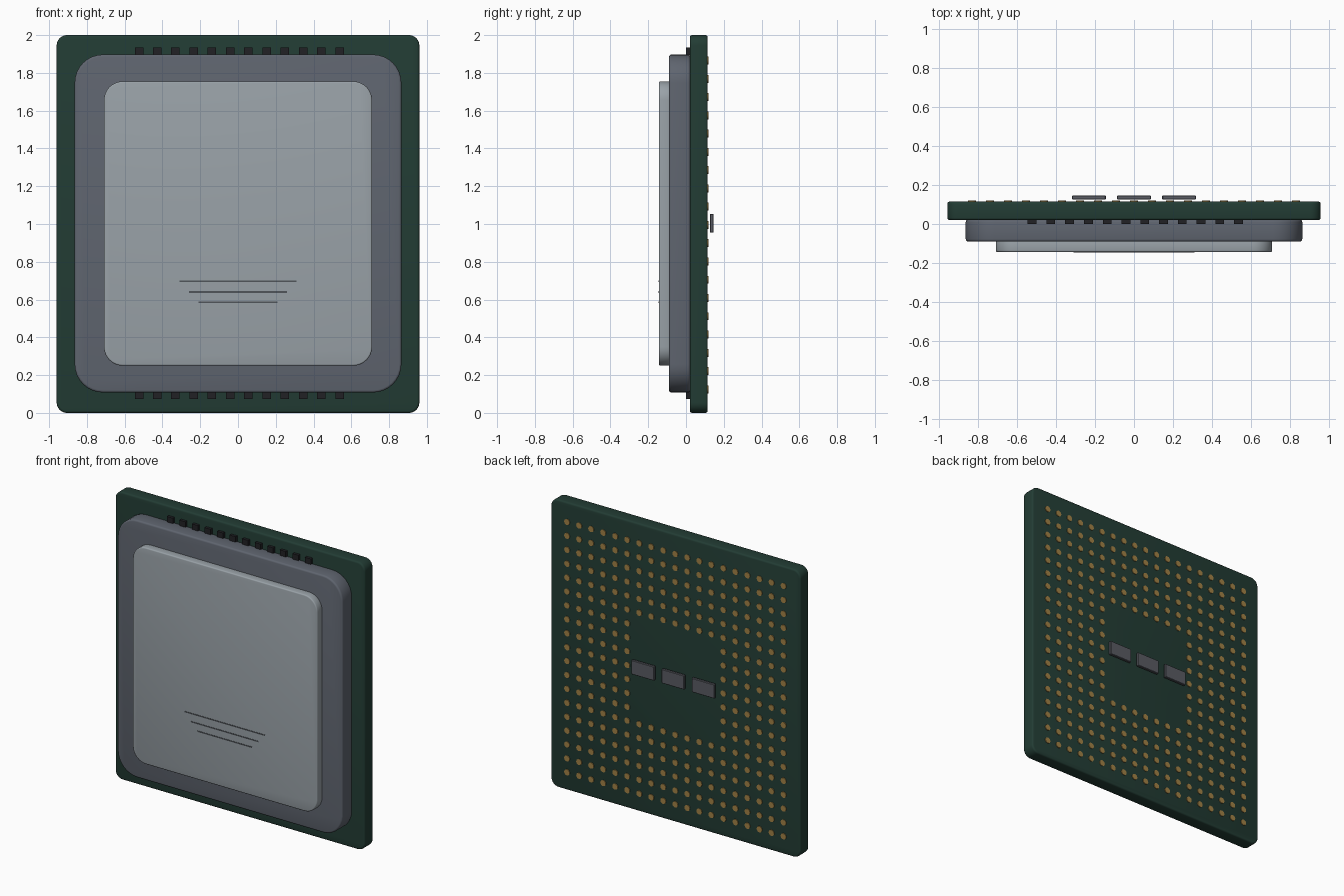
import bpy, bmesh, math
from mathutils import Matrix, Vector

if "Cube" in bpy.data.objects:
    bpy.data.objects.remove(bpy.data.objects["Cube"])


def material(name, rgb):
    m = bpy.data.materials.new(name)
    m.diffuse_color = (*rgb, 1)
    m.use_nodes = True
    m.node_tree.nodes["Principled BSDF"].inputs["Base Color"].default_value = m.diffuse_color
    return m


GREEN = material("board_green", (0.016, 0.045, 0.034))
STEEL = material("dark_steel", (0.115, 0.13, 0.16))
SILVER = material("light_metal", (0.32, 0.36, 0.39))
BLACK = material("black", (0.015, 0.015, 0.018))
GOLD = material("gold", (0.36, 0.22, 0.06))
GREY = material("mid_grey", (0.10, 0.105, 0.125))
LINE = material("line_grey", (0.08, 0.09, 0.10))


def finish(name, bm, mat, smooth=False):
    bmesh.ops.recalc_face_normals(bm, faces=bm.faces[:])
    me = bpy.data.meshes.new(name)
    bm.to_mesh(me)
    bm.free()
    me.materials.append(mat)
    ob = bpy.data.objects.new(name, me)
    bpy.context.collection.objects.link(ob)
    if smooth:
        bpy.ops.object.select_all(action='DESELECT')
        ob.select_set(True)
        bpy.context.view_layer.objects.active = ob
        bpy.ops.object.shade_smooth_by_angle(angle=math.radians(35))
    return ob


def add_box(bm, x, y, z):
    """Box from (min, max) ranges."""
    c = Vector([sum(r) / 2 for r in (x, y, z)])
    s = [r[1] - r[0] for r in (x, y, z)]
    return bmesh.ops.create_cube(
        bm, size=1, matrix=Matrix.Translation(c) @ Matrix.Diagonal((*s, 1)))["verts"]


def rounded_plate(name, x, y, z, radius, edge, mat):
    """Plate with rounded corners seen from the front and softened rims."""
    bm = bmesh.new()
    add_box(bm, x, y, z)
    corners = [e for e in bm.edges
               if abs(e.verts[0].co.y - e.verts[1].co.y) > 1e-4]
    bmesh.ops.bevel(bm, geom=corners, offset=radius, segments=8,
                    profile=0.5, affect='EDGES')
    rims = [e for e in bm.edges
            if abs(e.verts[0].co.y - e.verts[1].co.y) < 1e-4]
    bmesh.ops.bevel(bm, geom=rims, offset=edge, segments=3,
                    profile=0.5, affect='EDGES')
    return finish(name, bm, mat, True)


# Board and stepped metal lid
rounded_plate("circuit_board", (-0.96, 0.96), (0.02, 0.115), (0, 2), 0.055, 0.012, GREEN)
rounded_plate("heat_spreader_base", (-0.865, 0.865), (-0.09, 0.022), (0.108, 1.897), 0.15, 0.012, STEEL)
rounded_plate("heat_spreader_top", (-0.71, 0.71), (-0.144, -0.085), (0.25, 1.755), 0.10, 0.008, SILVER)

# Thin marking lines on the lid
bm = bmesh.new()
for z, half in ((0.697, 0.31), (0.64, 0.26), (0.587, 0.21)):
    add_box(bm, (-half, half), (-0.146, -0.142), (z - 0.004, z + 0.004))
finish("lid_marking_lines", bm, LINE)

# Small front components above and below the lid
for name, z in (("upper", (1.895, 1.935)), ("lower", (0.073, 0.112))):
    bm = bmesh.new()
    for i in range(12):
        x = -0.524 + i * 0.0965
        add_box(bm, (x - 0.0225, x + 0.0225), (0.0, 0.022), z)
    finish(name + "_front_capacitors", bm, BLACK)

# Contact pads: 19 x 19 grid with an empty 7 x 7 centre
bm = bmesh.new()
turn = Matrix.Rotation(math.pi / 2, 4, 'X')
for i in range(-9, 10):
    for j in range(-9, 10):
        if max(abs(i), abs(j)) <= 3:
            continue
        place = Matrix.Translation((i * 0.0925, 0.1165, 0.995 + j * 0.0967))
        bmesh.ops.create_cone(bm, cap_ends=True, segments=12, radius1=0.021,
                              radius2=0.021, depth=0.007, matrix=place @ turn)
finish("contact_pads", bm, GOLD, True)

# Three components at the centre of the back
for name, x in (("left", -0.232), ("middle", 0), ("right", 0.232)):
    bm = bmesh.new()
    add_box(bm, (x - 0.087, x + 0.087), (0.126, 0.146), (0.955, 1.053))
    bmesh.ops.bevel(bm, geom=bm.edges[:], offset=0.003, segments=1, affect='EDGES')
    finish(name + "_back_capacitor", bm, GREY)
